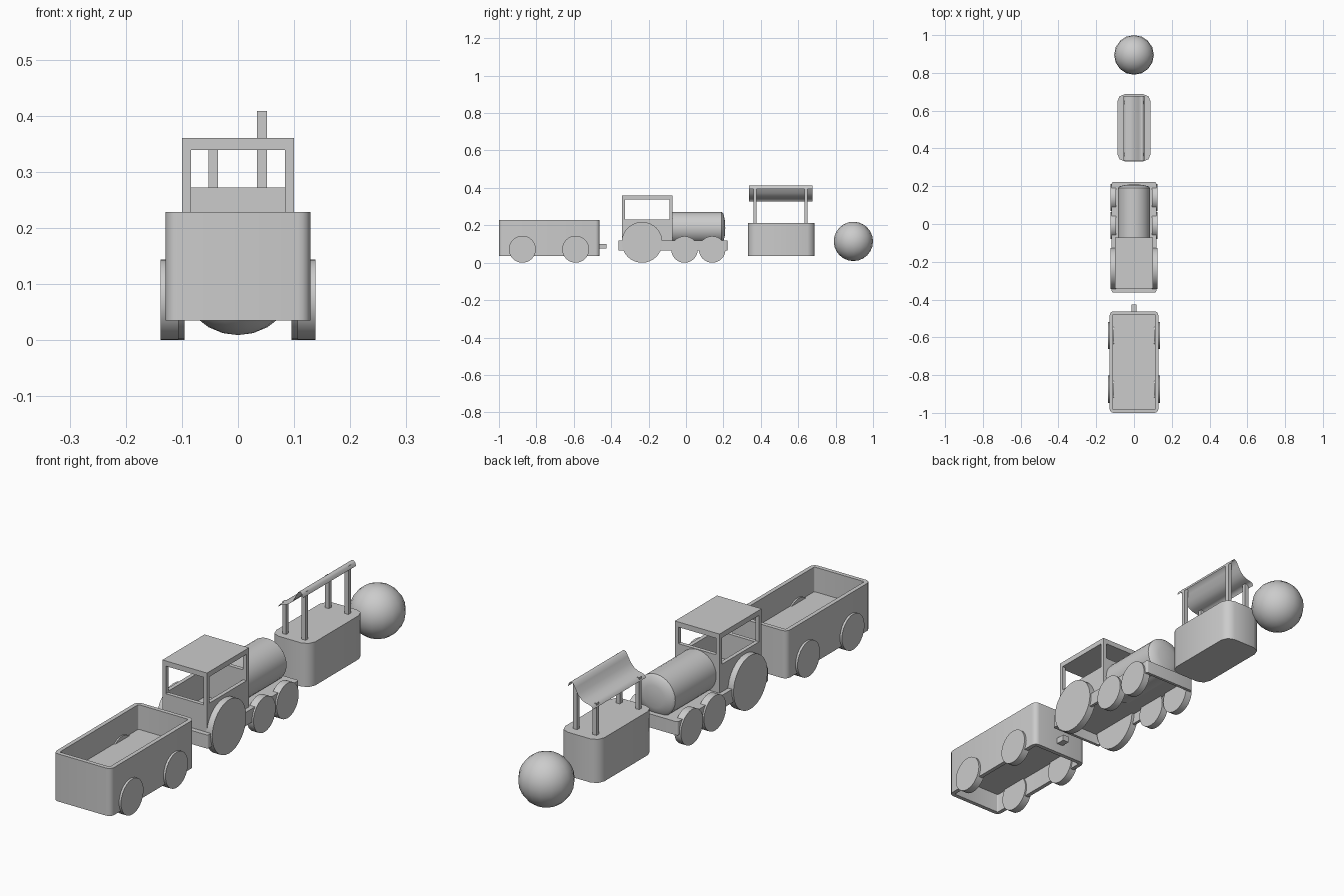
import bpy, bmesh, math
from mathutils import Matrix

if "Cube" in bpy.data.objects:
    bpy.data.objects.remove(bpy.data.objects["Cube"])


def finish(name, bm, angle=35):
    bmesh.ops.recalc_face_normals(bm, faces=bm.faces)
    me = bpy.data.meshes.new(name)
    bm.to_mesh(me)
    bm.free()
    ob = bpy.data.objects.new(name, me)
    bpy.context.collection.objects.link(ob)
    bpy.ops.object.select_all(action='DESELECT')
    ob.select_set(True)
    bpy.context.view_layer.objects.active = ob
    bpy.ops.object.shade_smooth_by_angle(angle=math.radians(angle))
    return ob


def boxes(name, spans):
    """Object made of boxes given as (x0, x1, y0, y1, z0, z1)."""
    bm = bmesh.new()
    for x0, x1, y0, y1, z0, z1 in spans:
        m = Matrix.Translation(((x0 + x1) / 2, (y0 + y1) / 2, (z0 + z1) / 2))
        m = m @ Matrix.Diagonal((x1 - x0, y1 - y0, z1 - z0, 1))
        bmesh.ops.create_cube(bm, size=1, matrix=m)
    return finish(name, bm)


def rounded_rect(hx, y0, y1, r, seg):
    """Outline of a rectangle with rounded (seg > 1) or cut (seg = 1) corners."""
    pts = []
    corners = ((hx - r, y1 - r), (-hx + r, y1 - r), (-hx + r, y0 + r), (hx - r, y0 + r))
    for i, (cx, cy) in enumerate(corners):
        for k in range(seg + 1):
            a = math.pi / 2 * (i + k / seg)
            pts.append((cx + r * math.cos(a), cy + r * math.sin(a)))
    return pts


def prism(bm, pts, z0, z1):
    low = [bm.verts.new((x, y, z0)) for x, y in pts]
    top = [bm.verts.new((x, y, z1)) for x, y in pts]
    n = len(pts)
    for i in range(n):
        j = (i + 1) % n
        bm.faces.new((low[i], low[j], top[j], top[i]))
    bm.faces.new(low[::-1])
    bm.faces.new(top)


def tray(name, hx, y0, y1, z0, z1, wall, r, floor0, floor1):
    """Rounded wall ring, hollow from above and below, with a plate inside."""
    outer = rounded_rect(hx, y0, y1, r, 4)
    inner = rounded_rect(hx - wall, y0 + wall, y1 - wall, max(r - wall, 0.004), 4)
    bm = bmesh.new()
    loops = [[bm.verts.new((x, y, z)) for x, y in p]
             for p, z in ((outer, z0), (outer, z1), (inner, z1), (inner, z0))]
    n = len(outer)
    for a in range(4):
        p, q = loops[a], loops[(a + 1) % 4]
        for i in range(n):
            j = (i + 1) % n
            bm.faces.new((p[i], p[j], q[j], q[i]))
    prism(bm, inner, floor0, floor1)
    return finish(name, bm)


def wheel_pair(name, y, r, x0, x1):
    for side, label in ((-1, "left"), (1, "right")):
        bm = bmesh.new()
        m = Matrix.Translation((side * (x0 + x1) / 2, y, r)) @ Matrix.Rotation(math.pi / 2, 4, 'Y')
        bmesh.ops.create_cone(bm, cap_ends=True, segments=32, radius1=r, radius2=r,
                              depth=x1 - x0, matrix=m)
        finish(f"{name}_{label}", bm)


# Wagon with open top, hollow underside, hitch and wheels
tray("wagon_body", 0.129, -1.0, -0.462, 0.035, 0.228, 0.017, 0.022, 0.115, 0.128)
boxes("wagon_hitch", [(-0.014, 0.014, -0.47, -0.425, 0.075, 0.1)])
wheel_pair("wagon_front_wheel", -0.875, 0.072, 0.106, 0.138)
wheel_pair("wagon_rear_wheel", -0.59, 0.072, 0.106, 0.138)

# Engine chassis and wheels
tray("engine_chassis", 0.118, -0.362, 0.222, 0.065, 0.12, 0.012, 0.008, 0.108, 0.12)
wheel_pair("engine_drive_wheel", -0.235, 0.109, 0.095, 0.125)
wheel_pair("engine_middle_wheel", -0.008, 0.071, 0.095, 0.125)
wheel_pair("engine_lead_wheel", 0.14, 0.071, 0.095, 0.125)

# Cab: low walls, corner posts and flat roof
X, Y0, Y1, T = 0.1, -0.342, -0.072, 0.016
cab = [(-X, X, Y0, Y1, 0.339, 0.36),
       (-X + T, X - T, Y0, Y0 + T, 0.12, 0.227),
       (-X + T, X - T, Y1 - T, Y1, 0.12, 0.272)]
for s in (-X, X - T):
    cab.append((s, s + T, Y0 + T, Y1 - T, 0.12, 0.232))
    for y in (Y0, Y1 - T):
        cab.append((s, s + T, y, y + T, 0.12, 0.339))
boxes("engine_cab", cab)

# Boiler: lathed barrel with a slightly domed end
bm = bmesh.new()
profile = [(0, -0.075), (0.085, -0.075), (0.085, 0.19), (0.077, 0.199), (0.045, 0.207), (0, 0.21)]
vs = [bm.verts.new((r, y, 0.186)) for r, y in profile]
es = [bm.edges.new(p) for p in zip(vs, vs[1:])]
bmesh.ops.spin(bm, geom=vs + es, cent=(0, 0, 0.186), axis=(0, 1, 0),
               angle=math.tau, steps=32, use_duplicate=False)
bmesh.ops.remove_doubles(bm, verts=bm.verts, dist=1e-5)
finish("engine_boiler", bm)

# Booth: solid body with cut corners
bm = bmesh.new()
prism(bm, rounded_rect(0.088, 0.332, 0.687, 0.038, 2), 0.035, 0.212)
finish("booth_body", bm, 50)

# Booth posts, the right pair taller
posts = []
for y in (0.368, 0.642):
    posts.append((-0.053, -0.036, y - 0.008, y + 0.008, 0.21, 0.342))
    posts.append((0.034, 0.052, y - 0.008, y + 0.008, 0.21, 0.408))
boxes("booth_posts", posts)

# Booth roof: thin sheet swept along y, rising to the right
bm = bmesh.new()
curve = [(-0.056, 0.328), (-0.05, 0.339), (-0.038, 0.343), (-0.02, 0.346), (-0.003, 0.356),
         (0.012, 0.372), (0.024, 0.394), (0.034, 0.411), (0.044, 0.414), (0.052, 0.407), (0.056, 0.394)]
rows = [[bm.verts.new((x, y, z)) for x, z in curve] for y in (0.337, 0.677)]
for i in range(len(curve) - 1):
    bm.faces.new((rows[0][i], rows[0][i + 1], rows[1][i + 1], rows[1][i]))
finish("booth_roof", bm, 60)

# Ball
bm = bmesh.new()
bmesh.ops.create_uvsphere(bm, u_segments=16, v_segments=12, radius=0.105,
                          matrix=Matrix.Translation((0, 0.895, 0.114)))
finish("ball", bm, 60)
